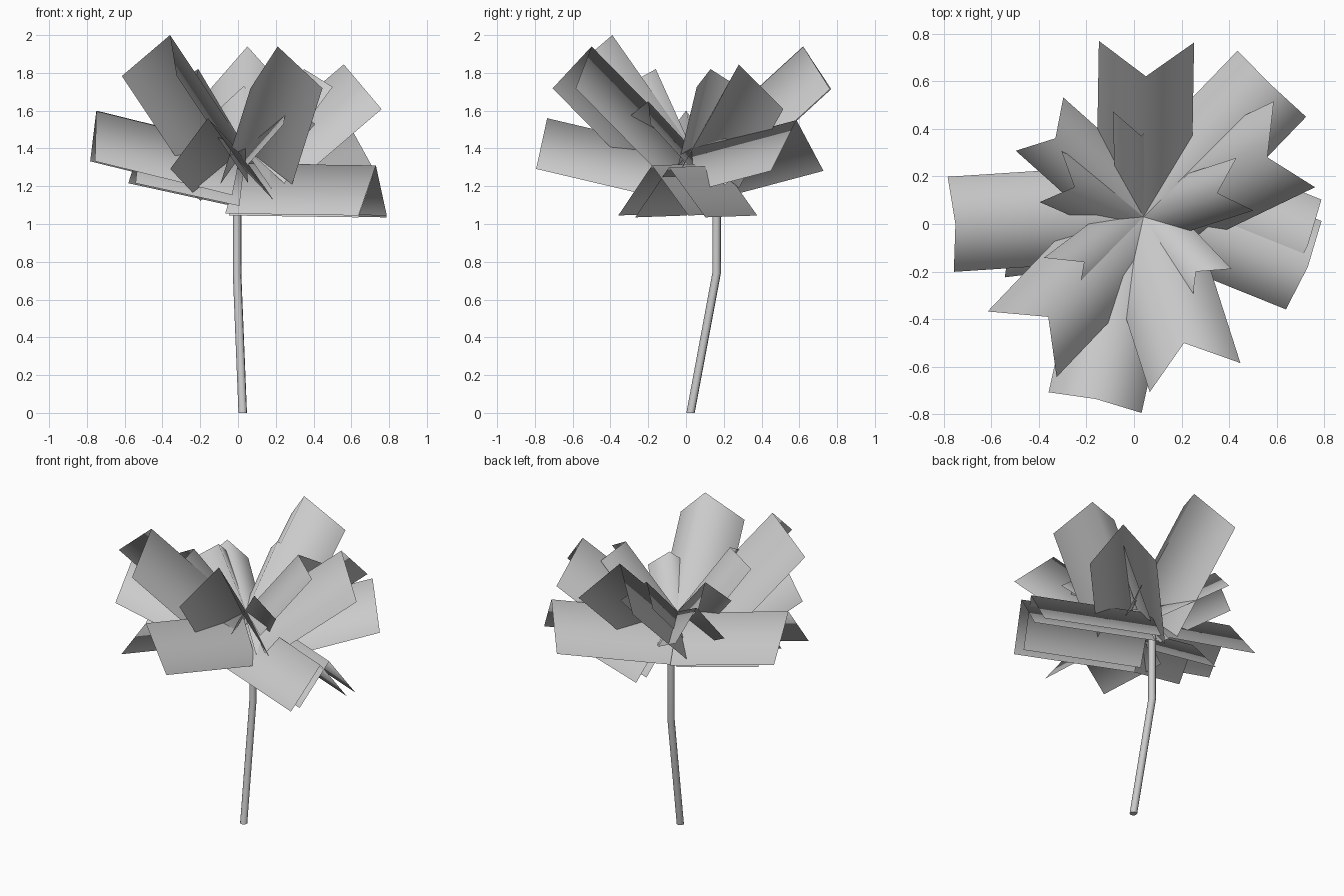
import bpy
import math
from mathutils import Vector

if "Cube" in bpy.data.objects:
    bpy.data.objects.remove(bpy.data.objects["Cube"])

CENTRE = (0.04, 0.03, 1.40)


def mesh_object(name, verts, faces):
    me = bpy.data.meshes.new(name)
    me.from_pydata(verts, [], faces)
    me.update()
    ob = bpy.data.objects.new(name, me)
    bpy.context.collection.objects.link(ob)
    for p in me.polygons:
        p.use_smooth = True
    return ob


def leaf(name, tip, size=1.0, base=CENTRE, trim=0.0):
    """Roof-shaped leaf: a ridge from base to tip with two sloping halves.
    trim shortens the side edges at the tip."""
    base, tip = Vector(base), Vector(tip)
    d = (tip - base).normalized()
    side = d.cross(Vector((0, 0, 1))).normalized()
    drop = side.cross(d) * -0.265 * size
    half = side * 0.2 * size
    verts = []
    for p, cut in ((base, 0.0), (tip, trim)):
        edge = p + drop - d * cut
        verts += [edge - half, p, edge + half]
    return mesh_object(name, verts, [(0, 1, 4, 3), (1, 2, 5, 4)])


# Upright large leaves
for i, tip in enumerate([(0.05, 0.62, 1.94), (0.56, 0.28, 1.845),
                         (0.21, -0.50, 1.94), (-0.36, -0.39, 2.0)]):
    leaf(f"upright_leaf_{i}", tip, trim=0.045)

# Spreading large leaves
for i, (tip, base) in enumerate([
        ((0.575, 0.585, 1.55), (0.03, 0.02, 1.40)),
        ((-0.75, 0.0, 1.60), (0.02, 0.05, 1.41)),
        ((-0.16, -0.735, 1.56), (0.01, 0.03, 1.38)),
        ((0.73, -0.18, 1.31), (0.01, 0.11, 1.32)),
        ((0.73, -0.09, 1.30), (0.03, 0.19, 1.31))]):
    leaf(f"spreading_leaf_{i}", tip, 1.0, base, 0.045 if i < 3 else 0.015)

# Medium leaves
leaf("medium_leaf_0", (-0.33, 0.36, 1.65), 0.75)
leaf("medium_leaf_1", (-0.52, -0.07, 1.41), 0.75, (0.03, 0.0, 1.29))

# Small inner leaves
for i, tip in enumerate([(-0.25, 0.155, 1.72), (0.35, 0.13, 1.82),
                         (0.26, -0.20, 1.65), (-0.21, -0.16, 1.82),
                         (0.03, 0.37, 1.73)]):
    leaf(f"inner_leaf_{i}", tip, 0.58)

# Bent stem
cu = bpy.data.curves.new("stem", 'CURVE')
cu.dimensions = '3D'
cu.bevel_depth = 0.023
cu.bevel_resolution = 2
cu.use_fill_caps = True
path = [(0.025, 0.024, 0.0), (-0.005, 0.162, 0.74), (-0.005, 0.162, 1.2)]
sp = cu.splines.new('POLY')
sp.points.add(len(path) - 1)
for pt, co in zip(sp.points, path):
    pt.co = (*co, 1)
stem = bpy.data.objects.new("stem", cu)
bpy.context.collection.objects.link(stem)
bpy.context.view_layer.objects.active = stem
stem.select_set(True)
bpy.ops.object.convert(target='MESH')
# Flatten the foot on the ground
for v in bpy.context.object.data.vertices:
    if v.co.z < 0.1:
        v.co.z = 0.0
bpy.ops.object.shade_smooth_by_angle(angle=math.radians(65))
